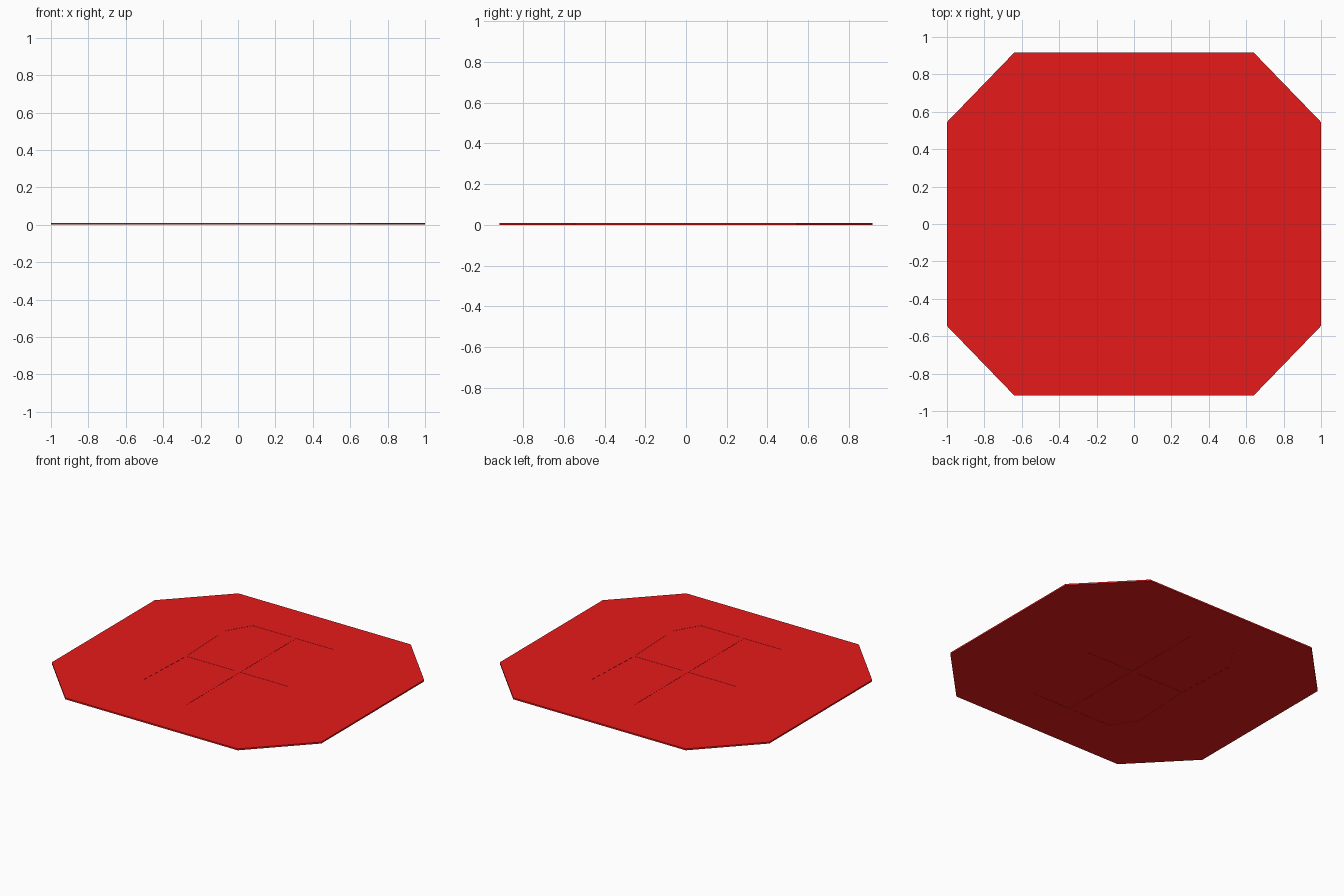
import bpy

if "Cube" in bpy.data.objects:
    bpy.data.objects.remove(bpy.data.objects["Cube"])

THICK = 0.01      # plate thickness
RECESS = 0.001    # panels sit slightly below both faces

red = bpy.data.materials.new("red")
red.diffuse_color = (0.8, 0.01, 0.01, 1)
red.use_nodes = True
red.node_tree.nodes["Principled BSDF"].inputs["Base Color"].default_value = red.diffuse_color


def plate(name, outlines, z, thick):
    """Filled flat outline (inner loops become holes) extruded to a slab."""
    cu = bpy.data.curves.new(name, 'CURVE')
    cu.dimensions = '2D'
    cu.fill_mode = 'BOTH'
    cu.extrude = thick / 2
    for pts in outlines:
        sp = cu.splines.new('POLY')
        sp.points.add(len(pts) - 1)
        for p, (x, y) in zip(sp.points, pts):
            p.co = (x, y, 0, 1)
        sp.use_cyclic_u = True
    ob = bpy.data.objects.new(name, cu)
    bpy.context.collection.objects.link(ob)
    ob.location.z = z + thick / 2
    bpy.ops.object.select_all(action='DESELECT')
    ob.select_set(True)
    bpy.context.view_layer.objects.active = ob
    bpy.ops.object.convert(target='MESH')
    ob = bpy.context.object
    ob.data.materials.clear()
    ob.data.materials.append(red)
    ob.data.shade_flat()
    return ob


# Outer octagon and one quarter panel, mirrored into four
octagon = [(1, -0.545), (1, 0.545), (0.64, 0.917), (-0.64, 0.917),
           (-1, 0.545), (-1, -0.545), (-0.64, -0.917), (0.64, -0.917)]
quarter = [(0.02, 0.005), (0.38, 0.005), (0.40, 0.425), (0.30, 0.588), (0.02, 0.588)]
panels = {}
for side, sx in (("right", 1), ("left", -1)):
    for end, sy in (("back", 1), ("front", -1)):
        pts = [(x * sx, y * sy) for x, y in quarter]
        panels[f"{end}_{side}_panel"] = pts if sx * sy > 0 else pts[::-1]

# Frame with four openings
plate("octagonal_frame", [octagon] + list(panels.values()), 0, THICK)

# Panels filling the openings
for name, pts in panels.items():
    plate(name, [pts], RECESS, THICK - 2 * RECESS)
